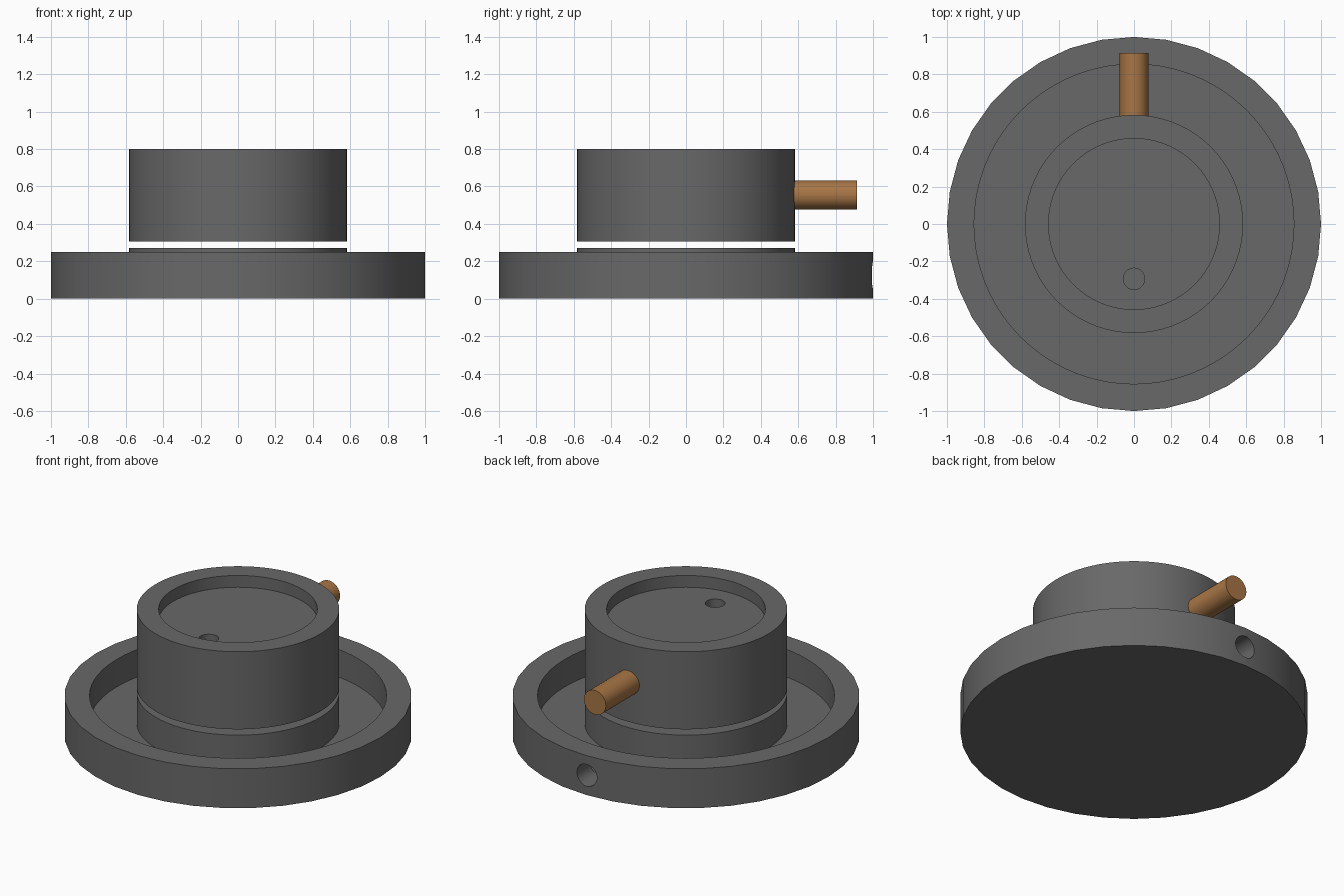
import bpy, bmesh
from math import cos, sin, tau, pi

if "Cube" in bpy.data.objects:
    bpy.data.objects.remove(bpy.data.objects["Cube"])


def revolve(name, rings):
    """Closed solid of revolution; rings = (radius, z, sides), bottom to centre of the top."""
    bm = bmesh.new()
    loops = []
    for r, z, n in rings:
        loops.append([bm.verts.new((r * cos(tau * i / n), r * sin(tau * i / n), z)) for i in range(n)])
    bm.faces.new(loops[0][::-1])
    for a, b in zip(loops, loops[1:]):
        k = len(b) // len(a)              # b may have k times as many sides as a
        n, m = len(a), len(b)
        for i in range(n):
            arc = [b[(i * k + j) % m] for j in range(k + 1)]
            bm.faces.new([a[i], a[(i + 1) % n]] + arc[::-1])
    bm.faces.new(loops[-1])
    bmesh.ops.recalc_face_normals(bm, faces=bm.faces)
    me = bpy.data.meshes.new(name)
    bm.to_mesh(me)
    bm.free()
    ob = bpy.data.objects.new(name, me)
    bpy.context.collection.objects.link(ob)
    return ob


def rod(name, r, length, loc, along_y=False):
    bpy.ops.mesh.primitive_cylinder_add(vertices=32, radius=r, depth=length, location=loc,
                                        rotation=(pi / 2 if along_y else 0, 0, 0))
    ob = bpy.context.object
    ob.name = name
    return ob


def cut(ob, cutter):
    m = ob.modifiers.new("hole", 'BOOLEAN')
    m.operation = 'DIFFERENCE'
    m.solver = 'EXACT'
    m.object = cutter
    bpy.context.view_layer.objects.active = ob
    bpy.ops.object.modifier_apply(modifier=m.name)
    bpy.data.objects.remove(cutter)


def paint(name, color, *obs):
    mat = bpy.data.materials.new(name)
    mat.diffuse_color = (*color, 1)
    mat.use_nodes = True
    mat.node_tree.nodes["Principled BSDF"].inputs["Base Color"].default_value = mat.diffuse_color
    for ob in obs:
        ob.data.materials.clear()
        ob.data.materials.append(mat)


# Lower dish with raised centre pedestal and a drain hole in the back wall
FLOOR = 0.075
dish = revolve("dish", [(1, 0, 36), (1, 0.25, 36), (0.855, 0.25, 72), (0.855, FLOOR, 72),
                        (0.583, FLOOR, 72), (0.583, 0.27, 72)])
cut(dish, rod("dish_hole_cutter", 0.07, 0.3, (0, 0.97, 0.125), True))

# Upper cup with shallow recess and an off-centre hole
cup = revolve("cup", [(0.583, 0.307, 72), (0.583, 0.80, 72), (0.457, 0.80, 72), (0.457, 0.725, 72)])
cut(cup, rod("cup_hole_cutter", 0.057, 0.7, (0, -0.293, 0.6)))

# Copper spout at the back
spout = rod("spout", 0.077, 0.365, (0, 0.732, 0.555), True)

paint("dark_grey", (0.14, 0.14, 0.14), dish, cup)
paint("copper", (0.39, 0.18, 0.06), spout)

for ob in (dish, cup, spout):
    bpy.ops.object.select_all(action='DESELECT')
    ob.select_set(True)
    bpy.context.view_layer.objects.active = ob
    bpy.ops.object.shade_smooth_by_angle(angle=0.52)
